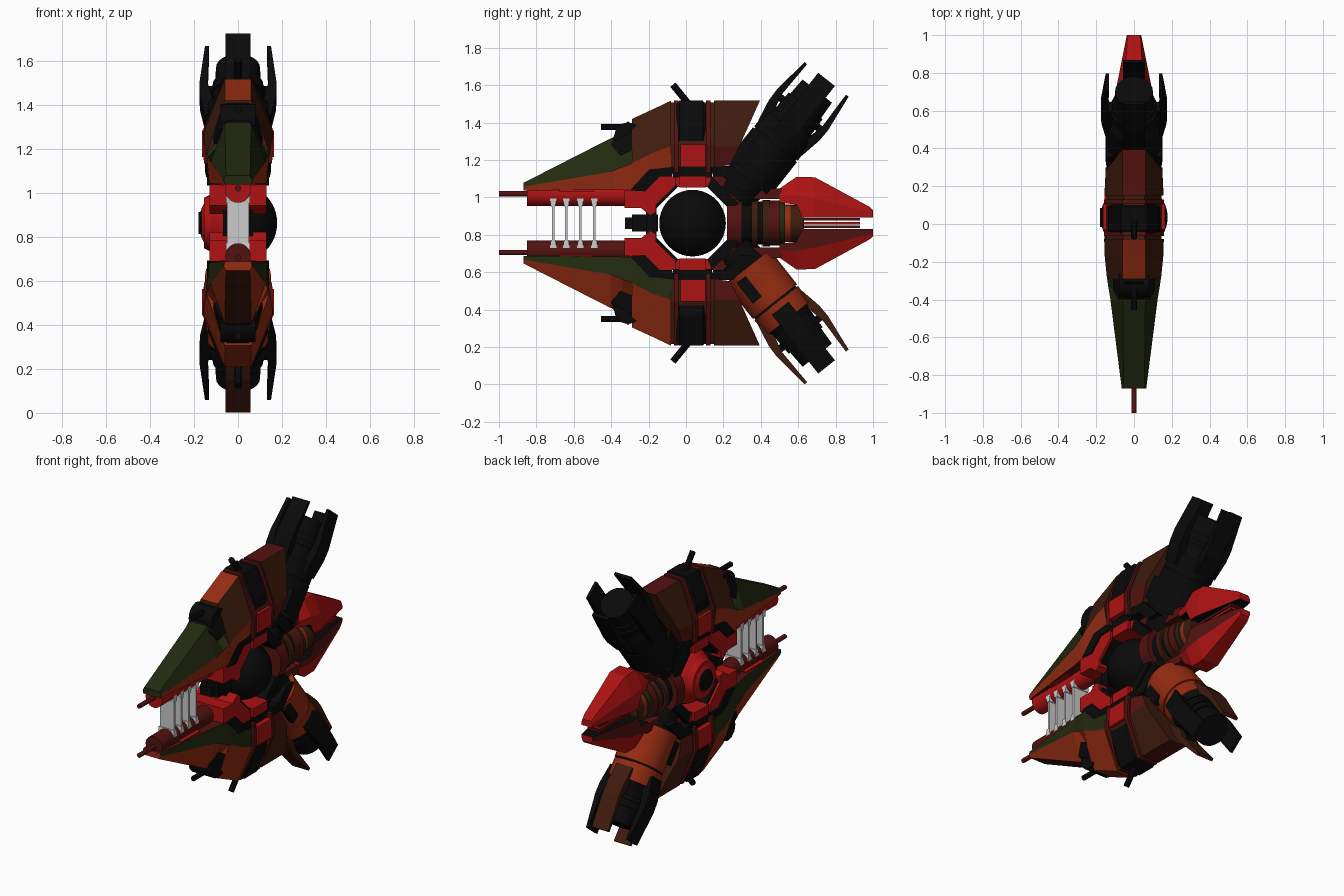
import bpy, bmesh, math
from mathutils import Matrix, Vector

if "Cube" in bpy.data.objects:
    bpy.data.objects.remove(bpy.data.objects["Cube"])

C = 0.8625  # height of the mirror plane between upper and lower halves


def mat(name, col):
    m = bpy.data.materials.new(name)
    m.diffuse_color = (*col, 1)
    m.use_nodes = True
    m.node_tree.nodes["Principled BSDF"].inputs["Base Color"].default_value = m.diffuse_color
    return m


RED = mat("red", (0.42, 0.006, 0.006))
MAROON = mat("maroon", (0.085, 0.006, 0.005))
ORANGE = mat("orange", (0.3, 0.025, 0.006))
GREEN = mat("green", (0.016, 0.023, 0.005))
BROWN = mat("brown", (0.05, 0.011, 0.004))
DARK = mat("dark", (0.003, 0.003, 0.003))
ROUND = []


def finish(name, bm, mats, s=1, M=None, smooth=False):
    if M:
        bm.transform(M)
    bm.transform(Matrix.Translation((0, 0, C)) @ Matrix.Diagonal((1, 1, s, 1)))
    bmesh.ops.recalc_face_normals(bm, faces=bm.faces)
    me = bpy.data.meshes.new(name)
    bm.to_mesh(me)
    bm.free()
    for m in mats or []:
        me.materials.append(m)
    ob = bpy.data.objects.new(name, me)
    bpy.context.collection.objects.link(ob)
    if smooth:
        ROUND.append(ob)
    return ob


def loft(name, sections, cols, s=1):
    """Sections list right-side (x, y, h) points from top to bottom; left side is mirrored."""
    bm = bmesh.new()
    rings = []
    for sec in sections:
        pts = sec + [(-x, y, h) for x, y, h in reversed(sec)]
        rings.append([bm.verts.new(p) for p in pts])
    n = len(rings[0])
    for a, b in zip(rings, rings[1:]):
        for j in range(n):
            f = bm.faces.new((a[j], a[(j + 1) % n], b[(j + 1) % n], b[j]))
            f.material_index = j % len(cols)
    bm.faces.new(rings[0])
    bm.faces.new(rings[-1])
    return finish(name, bm, cols, s)


def prism(name, prof, w, m, s=1, M=None):
    """Extrude a (y, h) profile to x = -w..w."""
    bm = bmesh.new()
    a = [bm.verts.new((-w, y, h)) for y, h in prof]
    b = [bm.verts.new((w, y, h)) for y, h in prof]
    n = len(prof)
    bm.faces.new(a)
    bm.faces.new(b)
    for i in range(n):
        bm.faces.new((a[i], a[(i + 1) % n], b[(i + 1) % n], b[i]))
    return finish(name, bm, [m] if m else None, s, M)


def block(name, y0, y1, h0, h1, w, m, s=1, M=None):
    return prism(name, [(y0, h0), (y1, h0), (y1, h1), (y0, h1)], w, m, s, M)


def rod(name, p, q, r, m, s=1, M=None, r2=None, seg=24):
    p, q = Vector(p), Vector(q)
    d = q - p
    bm = bmesh.new()
    bmesh.ops.create_cone(bm, cap_ends=True, segments=seg, radius1=r, radius2=r2 or r, depth=d.length)
    bm.transform(Matrix.Translation((p + q) / 2) @ d.to_track_quat('Z', 'Y').to_matrix().to_4x4())
    return finish(name, bm, [m], s, M, True)


def sec(y, wt, top, wm, mid, wb, bot):
    return [(wt, y, top), (wm, y, mid), (wb, y, bot)]


for s, side in ((1, "upper"), (-1, "lower")):
    up = s > 0
    # nose hull
    a, b, t = (GREEN, ORANGE, GREEN) if up else (ORANGE, GREEN, BROWN)
    loft(side + "_nose", [sec(-.87, .055, .215, .065, .195, .06, .175),
                          sec(-.40, .06, .455, .125, .275, .11, .178),
                          sec(-.34, .06, .38, .135, .30, .12, .18),
                          sec(-.285, .06, .42, .143, .32, .13, .18)], [a, b, MAROON, b, a, t], s)
    c = BROWN if up else ORANGE
    loft(side + "_shoulder", [sec(-.29, .06, .557, .143, .32, .13, .18),
                              sec(-.17, .06, .612, .155, .38, .14, .29),
                              sec(-.08, .06, .655, .158, .41, .14, .30)], [c, b, DARK, b, c, ORANGE], s)
    # nose turret and gun
    rod(side + "_nose_turret", (-.08, -.31, .465), (.08, -.31, .465), .075, DARK, s, seg=12)
    loft(side + "_turret_housing", [[(.05, -.40, .45), (.085, -.40, .42), (.11, -.35, .36)],
                                    [(.05, -.31, .545), (.085, -.28, .49), (.115, -.22, .42)]], [DARK], s)
    rod(side + "_nose_gun", (0, -.455, .513), (0, -.3, .513), .016, DARK, s, seg=10)
    # middle hull with its top turret
    loft(side + "_mid_core", [sec(y, .055, .645, .145, .42, .14, .30) for y in (-.085, .155)], [BROWN], s)
    for y in (-.055, .115):
        loft(side + "_frame", [sec(y + d, .062, .655, .16, .42, .155, .27) for d in (-.009, .016)], [MAROON], s)
    block(side + "_side_panel", -.03, .105, .30, .42, .163, RED, s)
    loft(side + "_top_turret", [[(.07, y, .655 - e), (.135 - e, y, .50), (.14 - e, y, .44)]
                                for y, e in ((-.06, .03), (-.035, 0), (.09, 0), (.11, .03))], [DARK], s)
    rod(side + "_top_gun", (0, .02, .63), (0, -.07, .74), .018, DARK, s, seg=10)
    # rear hull with slanted back
    loft(side + "_rear_hull", [sec(.15, .06, .655, .157, .41, .15, .30),
                               [(.06, .395, .655), (.15, .285, .41), (.13, .235, .31)]],
         [BROWN, MAROON, DARK, MAROON, BROWN, MAROON], s)
    # collars around the core
    for k in (1, -1):
        prof = [(-.30, .175), (-.18, .305), (-.06, .305), (-.075, .25), (-.14, .25), (-.22, .17)]
        prism(side + "_collar", [(y if k > 0 else .07 - y, h) for y, h in prof], .14, DARK, s)
    block(side + "_collar_bridge", -.07, .14, .245, .305, .13, DARK, s)
    prism(side + "_jaw_brace", [(-.33, .175), (-.33, .08), (-.24, .08), (-.19, .04), (-.16, .06), (-.16, .1),
                                (-.055, .2), (-.055, .25), (-.14, .25), (-.23, .175)], .13, RED, s)
    prism(side + "_rear_brace", [(.11, .2), (.11, .25), (.2, .25), (.26, .185), (.51, .185), (.51, .13),
                                 (.24, .13)], .075, MAROON, s)
    block(side + "_brace_cap", -.035, .105, .19, .25, .135, RED, s)
    # jaw tube with gun tip
    jaw = RED if up else MAROON
    rod(side + "_jaw_tube", (0, -.85, .15), (0, -.3, .15), .058, jaw, s)
    rod(side + "_jaw_barrel", (0, -1, .157), (0, -.84, .157), .014, MAROON, s, seg=12)
    prism(side + "_jaw_plate", [(-.68, .17), (-.49, .17), (-.52, .205), (-.64, .205)], .08, RED, s)
    # tail fin
    loft(side + "_tail_fin", [sec(.50, .05, .185, .08, .15, .08, .11), sec(.59, .055, .247, .1, .15, .1, .10),
                              sec(.625, .055, .247, .1, .14, .1, .03), sec(.69, .055, .245, .1, .13, .1, .03),
                              sec(.98, .035, .088, .042, .06, .042, .03), sec(1, .03, .07, .038, .05, .038, .03)],
         [RED, RED if up else MAROON, DARK, RED if up else MAROON, RED, RED], s)

    # thruster, built along local z then tilted
    ax = Vector((0, .62, .785)).normalized()
    T = Matrix.Translation((0, .33, .235)) @ Matrix.Rotation(-math.atan2(ax.y, ax.z), 4, 'X')
    body = DARK if up else ORANGE
    for nm, z0, z1, r, m, r2 in (("root", -.12, .03, .11, DARK, .125), ("drum", .0, .235, .15, body, None),
                                 ("band", .23, .25, .14, DARK, None), ("sleeve", .245, .35, .148, body, None),
                                 ("taper", .35, .39, .14, DARK, .125), ("nozzle", .38, .5, .12, DARK, .115),
                                 ("nozzle_ring", .43, .46, .127, DARK, None), ("nozzle_tip", .5, .6, .105, DARK, .1)):
        rod(side + "_thruster_" + nm, (0, 0, z0), (0, 0, z1), r, m, s, T, r2)
    for k in range(4):
        fin = [(.11, .30), (.15, .28), (.173, .40), (.175, .47), (.15, .68), (.132, .68), (.138, .47), (.115, .37)]
        R = T @ Matrix.Rotation(k * math.pi / 2, 4, 'Z')
        prism(side + "_thruster_fin", fin, .057, DARK if up or k % 2 else BROWN, s, R)
        block(side + "_fin_strut", .07, .145, .43, .47, .03, DARK, s, R)
    block(side + "_drum_patch", -.10, .0, .03, .17, .145, DARK, s, T)

# octagonal ring around the core
bm = bmesh.new()
for i in range(8):
    a0, a1 = math.radians(45 * i - 22.5), math.radians(45 * i + 22.5)
    q = [(.208, a0), (.27, a0), (.27, a1), (.208, a1)]
    lo, hi = ([bm.verts.new((x, .035 + r * math.cos(a), r * math.sin(a))) for r, a in q] for x in (-.115, .115))
    if i in (0, 4):
        for v in lo + hi:
            v.co.x *= .6
    for f in [lo, hi] + [[lo[j], lo[(j + 1) % 4], hi[(j + 1) % 4], hi[j]] for j in range(4)]:
        bm.faces.new(f).material_index = 1 if i in (2, 6) else 0
finish("core_ring", bm, [DARK, RED])

# core sphere, red on its left side
bm = bmesh.new()
bmesh.ops.create_uvsphere(bm, u_segments=40, v_segments=24, radius=.178)
bm.transform(Matrix.Translation((0, .035, 0)) @ Matrix.Rotation(math.pi / 2, 4, 'Y'))
for f in bm.faces:
    f.material_index = 1 if -.165 < f.calc_center_median().x < -.06 else 0
finish("core_sphere", bm, [DARK, RED], smooth=True)
rod("core_left_ring", (-.1, .035, 0), (-.155, .035, 0), .14, RED, r2=.115, seg=32)
rod("core_left_hub", (-.15, .035, 0), (-.18, .035, 0), .05, DARK)

# front plug between the jaws
block("front_plug", -.29, -.15, -.045, .045, .06, DARK)
block("front_plug_grip", -.325, -.28, -.03, .03, .04, DARK)

# grey tooth plates
for y in (-.71, -.64, -.565, -.49):
    block("tooth_plate", y - .007, y + .007, -.13, .13, .05, None)
    for s in (1, -1):
        prism("tooth_cap", [(y - .012, .09), (y + .012, .09), (y + .019, .14), (y - .019, .14)], .055, None, s)

# tail shaft rings
for y0, y1, r, m in ((.22, .30, .15, MAROON), (.30, .35, .115, DARK), (.35, .385, .13, BROWN), (.385, .41, .115, DARK),
                     (.41, .45, .125, BROWN), (.45, .5, .12, MAROON), (.5, .53, .11, GREEN), (.53, .56, .1, ORANGE),
                     (.56, .63, .1, BROWN)):
    rod("tail_shaft_ring", (0, y0, 0), (0, y1, 0), r, m)
for h in (-.02, 0, .02):
    block("tail_vane", .6, .93, h - .007, h + .007, .045, MAROON if h else RED)

# smooth shading on the round parts
bpy.ops.object.select_all(action='DESELECT')
for o in ROUND:
    o.select_set(True)
bpy.context.view_layer.objects.active = ROUND[0]
bpy.ops.object.shade_smooth_by_angle(angle=math.radians(35))
